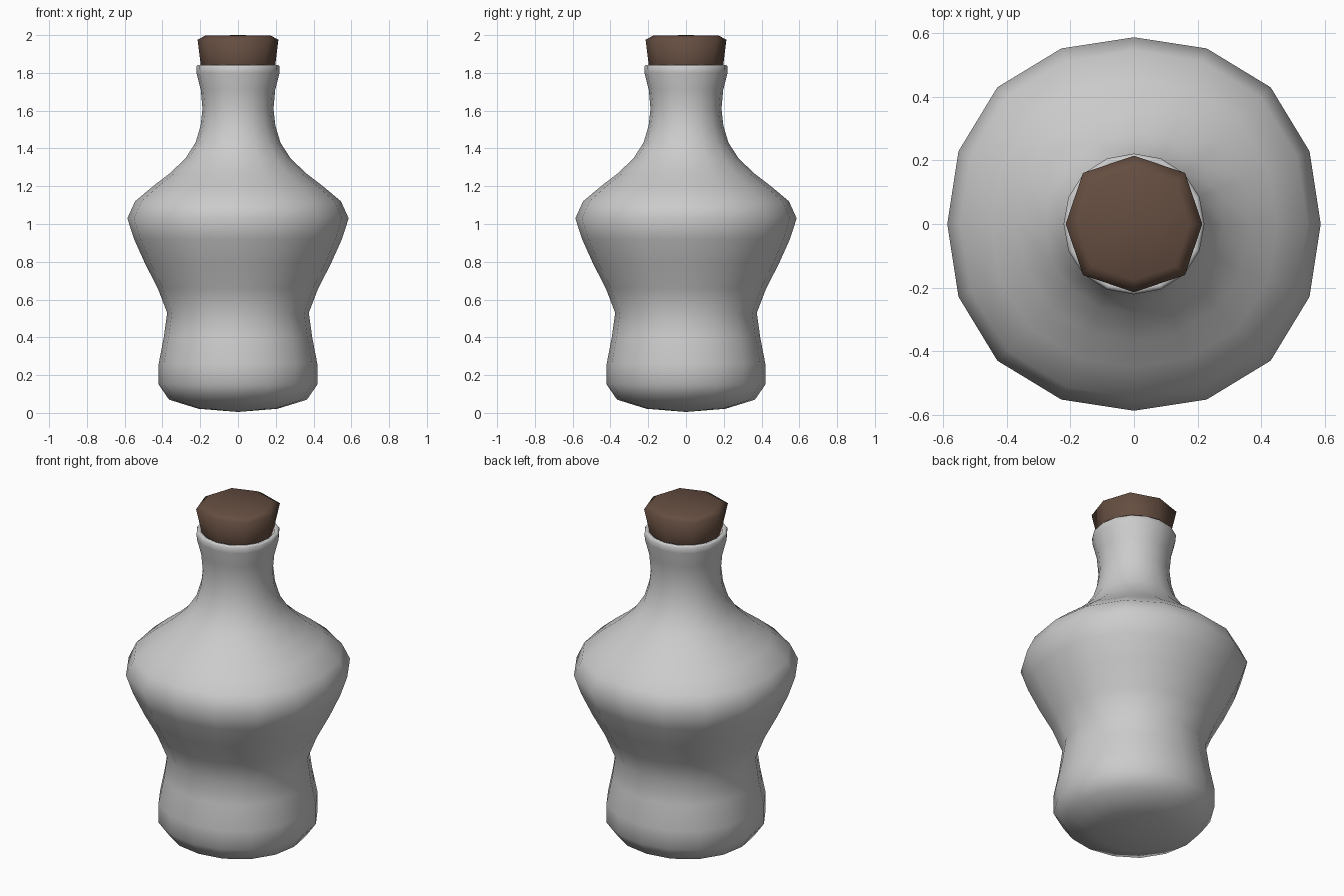
import bpy
import bmesh
import math

if "Cube" in bpy.data.objects:
    bpy.data.objects.remove(bpy.data.objects["Cube"])


def lathe(name, profile, sides, squareness):
    """Revolve (radius, z) points; both ends start/finish on the axis."""
    bm = bmesh.new()
    rings = []
    for r, z in profile:
        if r == 0:
            rings.append([bm.verts.new((0, 0, z))])
            continue
        ring = []
        for i in range(sides):
            a = 2 * math.pi * i / sides
            # slightly fuller on the diagonals, like a subdivided cage
            k = r * (1 + squareness * r * math.sin(2 * a) ** 2)
            ring.append(bm.verts.new((k * math.cos(a), k * math.sin(a), z)))
        rings.append(ring)
    for lo, hi in zip(rings, rings[1:]):
        for i in range(sides):
            j = (i + 1) % sides
            if len(lo) == 1:
                bm.faces.new((lo[0], hi[j], hi[i]))
            elif len(hi) == 1:
                bm.faces.new((lo[i], lo[j], hi[0]))
            else:
                bm.faces.new((lo[i], lo[j], hi[j], hi[i]))
    bmesh.ops.recalc_face_normals(bm, faces=bm.faces)
    for f in bm.faces:
        f.smooth = True
    mesh = bpy.data.meshes.new(name)
    bm.to_mesh(mesh)
    bm.free()
    obj = bpy.data.objects.new(name, mesh)
    bpy.context.collection.objects.link(obj)
    return obj


# Bottle body: rounded base, waist, wide shoulder, neck, lip and inner recess
lathe("bottle", [
    (0, 0.005), (0.21, 0.022), (0.365, 0.07), (0.42, 0.15), (0.42, 0.26),
    (0.393, 0.40), (0.375, 0.53), (0.425, 0.66), (0.492, 0.79), (0.55, 0.92),
    (0.586, 1.03), (0.545, 1.12), (0.45, 1.20), (0.365, 1.265), (0.28, 1.345),
    (0.225, 1.43), (0.198, 1.52), (0.188, 1.61), (0.197, 1.71), (0.22, 1.80),
    (0.221, 1.832), (0.212, 1.843), (0.195, 1.838), (0.175, 1.78), (0, 1.77),
], 16, 0.06)

# Cork stopper: eight sides, flared upward with a softened top edge
cork = lathe("cork", [
    (0, 1.79), (0.185, 1.79), (0.197, 1.84), (0.214, 1.975),
    (0.175, 1.997), (0, 2.0),
], 8, 0)
# Push the diagonal corners out slightly
for v in cork.data.vertices:
    if abs(abs(v.co.x) - abs(v.co.y)) < 0.001 and v.co.z > 1.9:
        v.co.x *= 1.06
        v.co.y *= 1.06

mat = bpy.data.materials.new("cork_brown")
mat.diffuse_color = (0.13, 0.075, 0.052, 1)
mat.use_nodes = True
mat.node_tree.nodes["Principled BSDF"].inputs["Base Color"].default_value = mat.diffuse_color
cork.data.materials.append(mat)
